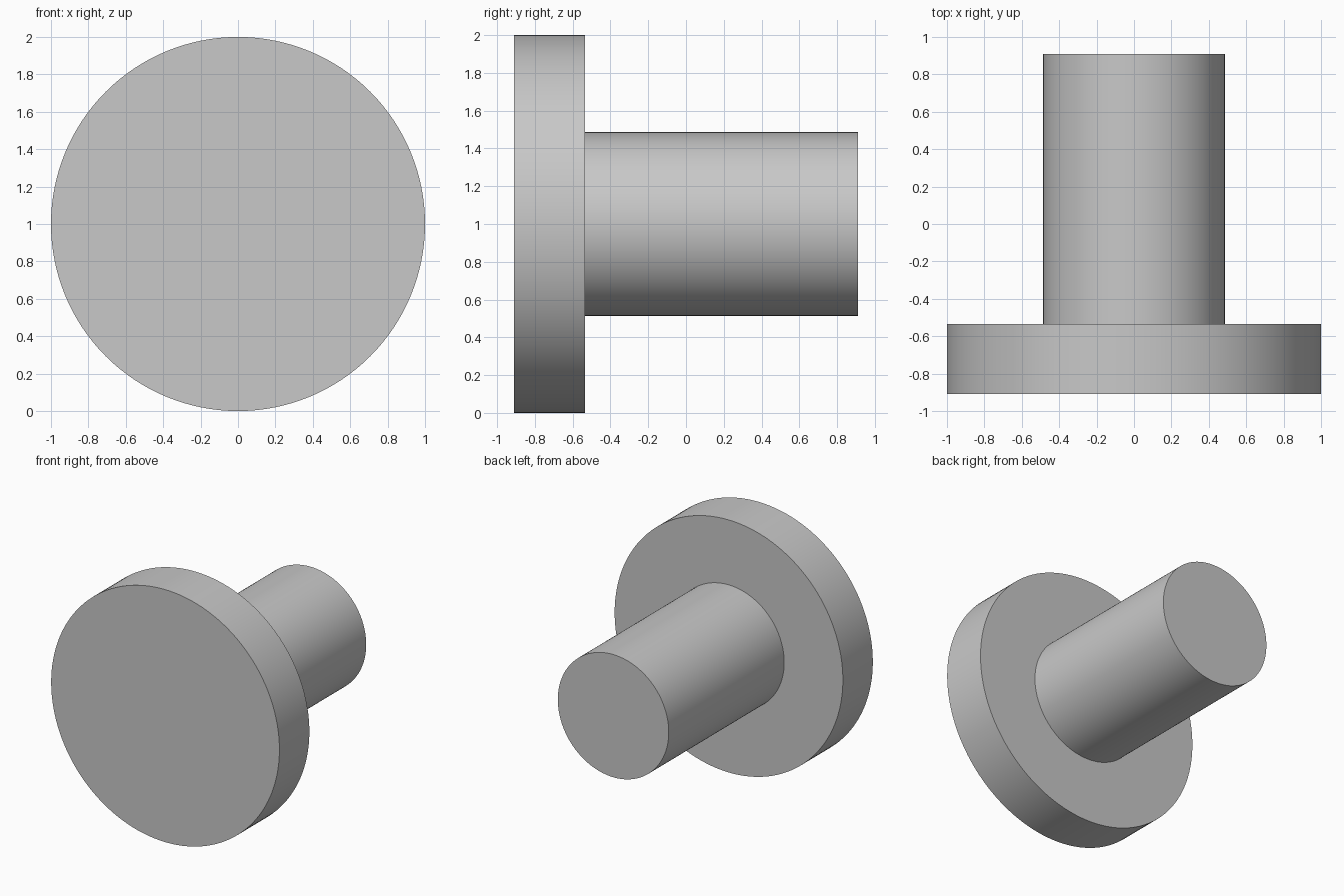
import bpy
import math

# Remove the default cube
cube = bpy.data.objects.get("Cube")
if cube:
    bpy.data.objects.remove(cube, do_unlink=True)

# Single plain grey material
GREY = (0.58, 0.58, 0.58, 1.0)
grey = bpy.data.materials.new("plain_grey")
grey.use_nodes = True
grey.diffuse_color = GREY
grey.node_tree.nodes["Principled BSDF"].inputs["Base Color"].default_value = GREY


def cylinder_along_y(name, radius, y_front, y_back):
    """Smooth-sided capped cylinder lying along the y axis."""
    bpy.ops.mesh.primitive_cylinder_add(
        vertices=128, radius=radius, depth=y_back - y_front,
        location=(0, (y_front + y_back) / 2, 1), rotation=(math.pi / 2, 0, 0))
    obj = bpy.context.object
    obj.name = name
    obj.data.materials.append(grey)
    bpy.ops.object.shade_smooth_by_angle(angle=math.radians(30))
    return obj


# Wide disc at the front, narrower shaft behind it
cylinder_along_y("head_disc", 1.0, -0.91, -0.535)
cylinder_along_y("shaft", 0.486, -0.535, 0.91)
